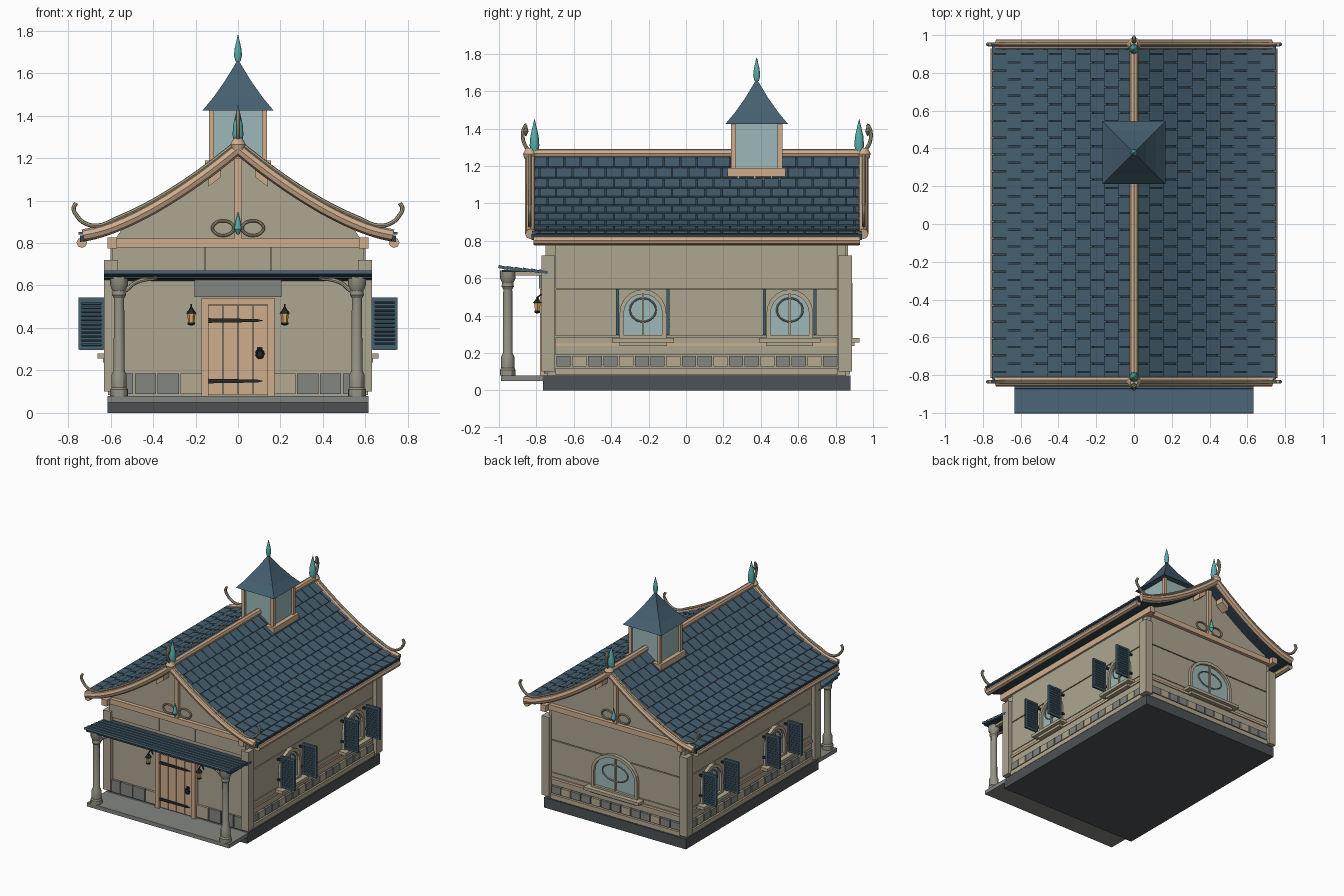
import bpy, bmesh, math
from mathutils import Matrix, Vector

if "Cube" in bpy.data.objects:
    bpy.data.objects.remove(bpy.data.objects["Cube"])

def material(name, r, g, b):
    m = bpy.data.materials.new(name)
    m.use_nodes = True
    m.diffuse_color = (r, g, b, 1)
    m.node_tree.nodes["Principled BSDF"].inputs["Base Color"].default_value = (r, g, b, 1)
    return m

TILE = material("slate_blue", .06, .115, .16)
DARK = material("dark_slate", .03, .055, .075)
WALL = material("plaster", .42, .38, .28)
TRIM = material("pale_trim", .46, .40, .28)
WOOD = material("wood", .62, .42, .27)
STONE = material("stone", .23, .24, .22)
PILLAR = material("pillar_stone", .30, .29, .23)
BASE = material("foundation_stone", .075, .085, .09)
GLASS = material("glass", .34, .48, .48)
TEAL = material("teal", .10, .42, .42)
IRON = material("iron", .02, .022, .025)
GLOW = material("lamp_glow", .75, .42, .12)

I = Matrix()
YC = .058                       # middle of the house along y
BACK = Matrix.Translation((0, 2 * YC, 0)) @ Matrix.Rotation(math.pi, 4, 'Z')

def finish(bm, name, mat, M=I, smooth=False):
    bm.transform(M)
    bmesh.ops.recalc_face_normals(bm, faces=bm.faces)
    me = bpy.data.meshes.new(name)
    bm.to_mesh(me)
    bm.free()
    me.materials.append(mat)
    ob = bpy.data.objects.new(name, me)
    bpy.context.collection.objects.link(ob)
    if smooth:
        bpy.ops.object.select_all(action='DESELECT')
        ob.select_set(True)
        bpy.context.view_layer.objects.active = ob
        bpy.ops.object.shade_smooth_by_angle()
    return ob

def add_box(bm, center, size, rot=I):
    bmesh.ops.create_cube(bm, size=1, matrix=Matrix.Translation(center) @ rot @ Matrix.Diagonal((*size, 1)))

def box(name, x, y, z, mat, M=I):
    bm = bmesh.new()
    add_box(bm, [sum(r) / 2 for r in (x, y, z)], [r[1] - r[0] for r in (x, y, z)])
    return finish(bm, name, mat, M)

def bridge(bm, loops, closed):
    for a, b in zip(loops, loops[1:] + loops[:1] if closed else loops[1:]):
        for i in range(len(a)):
            j = (i + 1) % len(a)
            bm.faces.new((a[i], a[j], b[j], b[i]))

def prism(name, pts, y0, y1, mat, M=I, hole=None):
    bm = bmesh.new()
    rings = [(pts, y0), (hole, y0), (hole, y1), (pts, y1)] if hole else [(pts, y0), (pts, y1)]
    loops = [[bm.verts.new((x, y, z)) for x, z in p] for p, y in rings]
    bridge(bm, loops, bool(hole))
    if not hole:
        bm.faces.new(loops[0])
        bm.faces.new(loops[1])
    return finish(bm, name, mat, M)

def lathe(name, profile, at, mat, M=I, sides=12, turn=0):
    bm = bmesh.new()
    loops = []
    for r, z in profile:
        angles = [turn + 2 * math.pi * i / sides for i in range(sides)]
        loops.append([bm.verts.new((at[0] + r * math.cos(a), at[1] + r * math.sin(a), z)) for a in angles])
    bridge(bm, loops, False)
    bm.faces.new(loops[0])
    bm.faces.new(loops[-1])
    return finish(bm, name, mat, M, sides > 6)

def tube(name, pts, r, mat, M=I, cyclic=False):
    cu = bpy.data.curves.new(name, 'CURVE')
    cu.dimensions = '3D'
    cu.bevel_depth, cu.bevel_resolution, cu.resolution_u, cu.use_fill_caps = r, 2, 5, True
    sp = cu.splines.new('BEZIER')
    sp.bezier_points.add(len(pts) - 1)
    sp.use_cyclic_u = cyclic
    for p, co in zip(sp.bezier_points, pts):
        p.co = co
        p.handle_left_type = p.handle_right_type = 'AUTO'
    tmp = bpy.data.objects.new(name + "_path", cu)
    bm = bmesh.new()
    me = tmp.to_mesh()
    bm.from_mesh(me)
    tmp.to_mesh_clear()
    bpy.data.objects.remove(tmp)
    return finish(bm, name, mat, M, True)

def ellipse(cx, cz, rx, rz, y):
    return [(cx + rx * math.cos(a * math.pi / 4), y, cz + rz * math.sin(a * math.pi / 4)) for a in range(8)]

def roof_z(x):
    return .835 + .41 * max(0, 1 - abs(x) / .745) ** 1.5

# Foundation, porch slab and the house body up to the gables
box("foundation", (-.615, .615), (-.765, .88), (0, .08), BASE)
box("porch_slab", (-.615, .615), (-.99, -.76), (.05, .08), STONE)
under = [(x / 20, roof_z(x / 20) - .03) for x in range(-11, 12)]
prism("house_body", [(-.59, .08), (-.59, .8)] + under + [(.59, .8), (.59, .08)], -.74, .856, WALL)

# Curved roof deck with staggered tiles
xs = [.745 * i / 20 for i in range(-20, 21)]
prism("roof_deck", [(x, roof_z(x)) for x in xs] + [(x, roof_z(x) - .03) for x in reversed(xs)], -.825, .94, DARK)
courses, columns, y0, y1 = 10, 20, -.828, .944
step = (y1 - y0) / columns
bm = bmesh.new()
for s in (-1, 1):
    for k in range(courses):
        xa, xb = .745 * k / courses, .745 * (k + 1) / courses
        run = Vector((xb - xa, 0, roof_z(xb) - roof_z(xa)))
        tilt = Matrix.Rotation(s * (math.atan2(-run.z, run.x) - .1), 4, 'Y')
        for c in range(columns + k % 2):
            a = max(y0, y0 + (c - .5 * (k % 2)) * step)
            b = min(y1, y0 + (c + 1 - .5 * (k % 2)) * step)
            mid = (s * (xa + xb) / 2, (a + b) / 2, (roof_z(xa) + roof_z(xb)) / 2 + .007)
            add_box(bm, mid, (run.length + .012, b - a - .007, .012), tilt)
finish(bm, "roof_tiles", TILE)

# Ridge and eave poles, wall plates
tube("ridge_pole", [(0, -.845, 1.267), (0, .96, 1.267)], .024, WOOD)
for s in (-1, 1):
    tube("eave_pole", [(s * .735, -.815, .802), (s * .735, .93, .802)], .025, WOOD)
    box("wall_plate", sorted((s * .57, s * .615)), (-.81, .925), (.775, .825), WOOD)

# Gable ends, front and back
for M in (I, BACK):
    path = [(x, -.832, roof_z(x)) for x in [.73 * i / 8 for i in range(-8, 9)]]
    tube("bargeboard_left", path[8:], .028, WOOD, M)
    tube("bargeboard_right", path[:9], .028, WOOD, M)
    box("tie_beam", (-.61, .61), (-.77, -.73), (.78, .822), WOOD, M)
    box("king_post", (-.016, .016), (-.765, -.73), (.82, 1.2), WOOD, M)
    lathe("gable_drop", [(.004, .84), (.018, .865), (.012, .9), (.001, .945)], (0, -.78), TEAL, M)
    lathe("ridge_finial", [(.018, 1.27), (.026, 1.31), (.022, 1.36), (.001, 1.45)], (0, -.81), TEAL, M)
    tube("ridge_hook", [(0, -.835, 1.27), (0, -.868, 1.33), (0, -.87, 1.39), (0, -.855, 1.42)], .01, TRIM, M)
    lathe("hook_leaf", [(.003, 1.36), (.014, 1.385), (.001, 1.43)], (0, -.856), PILLAR, M, 8)
    lathe("ridge_boss", [(.03, 1.24), (.036, 1.265), (.02, 1.295)], (0, -.835), WOOD, M)
    for s in (-1, 1):
        rise = [(s * x, -.835, roof_z(x) + .035) for x in (.03, .15, .3, .45, .57)]
        curl = [(.66, .882), (.72, .893), (.76, .93), (.774, .965), (.762, .988)]
        tube("eave_curl", rise + [(s * x, -.835, z) for x, z in curl], .01, TRIM, M)
        tube("gable_scroll", ellipse(s * .07, .87, .05, .034, -.755), .007, TRIM, M, True)
        box("corner_post", sorted((s * .565, s * .63)), (-.772, -.70), (.1, .72), WALL, M)
        brace = [(s * x, roof_z(x) - .02) for x in (.08, .14)]
        prism("gable_brace", brace + [(x, z - .05) for x, z in reversed(brace)], -.81, -.735, WOOD, M)

# Wall boards on sides and back, with plinth stones between trim strips
def wall(half, M, plank_rows):
    for z in plank_rows:
        box("wall_board", (-half, half), (-.01, .02), z, WALL, M)
    box("base_strip", (-half, half), (-.022, .02), (.085, .12), TRIM, M)
    box("rail", (-half, half), (-.018, .02), (.236, .254), WOOD, M)
    n = round(2 * half / .083)
    for i in range(n):
        a = -half + 2 * half * i / n
        box("plinth_stone", (a + .004, a + 2 * half / n - .004), (-.018, .02), (.128, .184),
            STONE if i % 3 != 1 else TRIM, M)

# Arched window: local -y points out of the wall
def arch(w, bottom, spring, rise):
    top = [(w * math.cos(a * math.pi / 10), spring + rise * math.sin(a * math.pi / 10)) for a in range(11)]
    return [(w, bottom)] + top + [(-w, bottom)]

def window(w, top, M, shutters):
    inner = arch(w - .022, .295, .41, top - .435)
    prism("window_frame", arch(w, .275, .41, top - .41), -.035, .02, TRIM, M, inner)
    prism("window_glass", inner, -.015, .02, GLASS, M)
    box("window_mullion", (-.006, .006), (-.026, 0), (.29, top - .02), TRIM, M)
    tube("window_tracery", ellipse(0, .43, w * .55, .062, -.022), .005, PILLAR, M, True)
    box("window_sill", (-w - .04, w + .04), (-.072, .02), (.257, .28), TRIM, M)
    box("sill_bracket", (-w, w), (-.045, .02), (.238, .257), TRIM, M)
    for s in (-1, 1) if shutters else ():
        bm = bmesh.new()
        u = s * (w + .01)
        for y in (-.047, -.154):
            add_box(bm, (u, y, .42), (.016, .014, .245))
        for z in (.304, .536):
            add_box(bm, (u, -.1, z), (.016, .115, .014))
        for i in range(11):
            add_box(bm, (u, -.1, .324 + i * .0193), (.018, .1, .006), Matrix.Rotation(.7, 4, 'Y'))
        add_box(bm, (u, -.1, .42), (.004, .1, .23))
        finish(bm, "window_shutter", TILE, M)
        for z in (.34, .5):
            box("shutter_hinge", sorted((u - .006, u + .006)), (-.05, 0), (z, z + .015), IRON, M)

rows = [(.19, .285), (.29, .538), (.545, .775)]
for s in (-1, 1):
    side = Matrix.Translation((s * .59, YC, 0)) @ Matrix.Rotation(s * math.pi / 2, 4, 'Z')
    wall(.755, side, rows)
    for y in (-.23, .555):
        window(.125, .54, side @ Matrix.Translation((s * (y - YC), 0, 0)), True)
rear = BACK @ Matrix.Translation((0, -.74, 0))
wall(.56, rear, rows)
window(.2, .575, rear, False)

# Front wall: upper boards and plinth stones beside the door
for a, b in ((-.59, -.158), (-.152, .152), (.158, .59)):
    box("front_board", (a, b), (-.752, -.73), (.67, .778), WALL)
for s in (-1, 1):
    for i in range(4):
        a = .17 + i * .108
        box("front_stone", sorted((s * a, s * (a + .1))), (-.758, -.73), (.09, .185), STONE if i else TRIM)

# Door with frame, planks, strap hinges and ring handle
box("door_lintel", (-.205, .205), (-.785, -.73), (.545, .63), STONE)
box("door_head", (-.172, .172), (-.78, -.73), (.51, .542), WOOD)
for s in (-1, 1):
    box("door_jamb", sorted((s * .14, s * .172)), (-.78, -.73), (.08, .512), WOOD)
for i in range(4):
    a = -.14 + i * .07
    box("door_plank", (a + .002, a + .068), (-.762, -.73), (.085, .508), WOOD)
for z in (.15, .435):
    prism("strap_hinge", [(-.15, z - .011), (.09, z - .007), (.12, z), (.09, z + .007), (-.15, z + .011)],
          -.77, -.755, IRON)
box("handle_plate", (.09, .115), (-.768, -.755), (.26, .31), IRON)
tube("handle_ring", ellipse(.103, .278, .016, .02, -.775), .005, IRON, I, True)

# Wall lanterns
for s in (-1, 1):
    at = (s * .22, -.795)
    lathe("lantern_glass", [(.014, .425), (.02, .468)], at, GLOW, I, 6)
    lathe("lantern_cap", [(.026, .468), (.012, .485), (.004, .5)], at, IRON, I, 6)
    lathe("lantern_foot", [(.008, .412), (.018, .418), (.018, .426)], at, IRON, I, 6)
    tube("lantern_arm", [(s * .22, -.74, .47), (s * .22, -.77, .51), (s * .22, -.795, .497)], .004, IRON)

# Porch: columns, curved brackets and slatted roof
column = [(.042, .08), (.042, .11), (.035, .12), (.035, .18), (.026, .2), (.024, .54), (.033, .555),
          (.03, .575), (.042, .6), (.042, .64)]
for s in (-1, 1):
    lathe("porch_column", column, (s * .56, -.953), PILLAR)
    tube("porch_bracket", [(s * .53, -.953, .575), (s * .48, -.953, .615), (s * .38, -.953, .637)], .01, TRIM)
    box("porch_beam", sorted((s * .545, s * .575)), (-.953, -.74), (.615, .638), TRIM)
for i in range(6):
    bm = bmesh.new()
    add_box(bm, (0, -.978 + i * .043, .657 - i * .0045), (1.264, .05, .016), Matrix.Rotation(-.22, 4, 'X'))
    finish(bm, "porch_roof_slat", TILE)
box("porch_roof_board", (-.63, .63), (-.985, -.74), (.632, .643), DARK)

# Roof turret with glazed sides and flared pyramid cap
CY = .378
box("turret_base", (-.155, .155), (CY - .155, CY + .155), (1.1, 1.188), WOOD)
box("turret_glass", (-.122, .122), (CY - .122, CY + .122), (1.15, 1.43), GLASS)
for sx in (-1, 1):
    for sy in (-1, 1):
        box("turret_post", sorted((sx * .112, sx * .137)), sorted((CY + sy * .112, CY + sy * .137)), (1.15, 1.43), WOOD)
lathe("turret_roof", [(.236, 1.425), (.165, 1.485), (.085, 1.565), (.004, 1.66)], (0, CY), TILE, I, 4, math.pi / 4)
lathe("turret_spire", [(.012, 1.655), (.019, 1.685), (.015, 1.72), (.001, 1.78)], (0, CY), TEAL)
